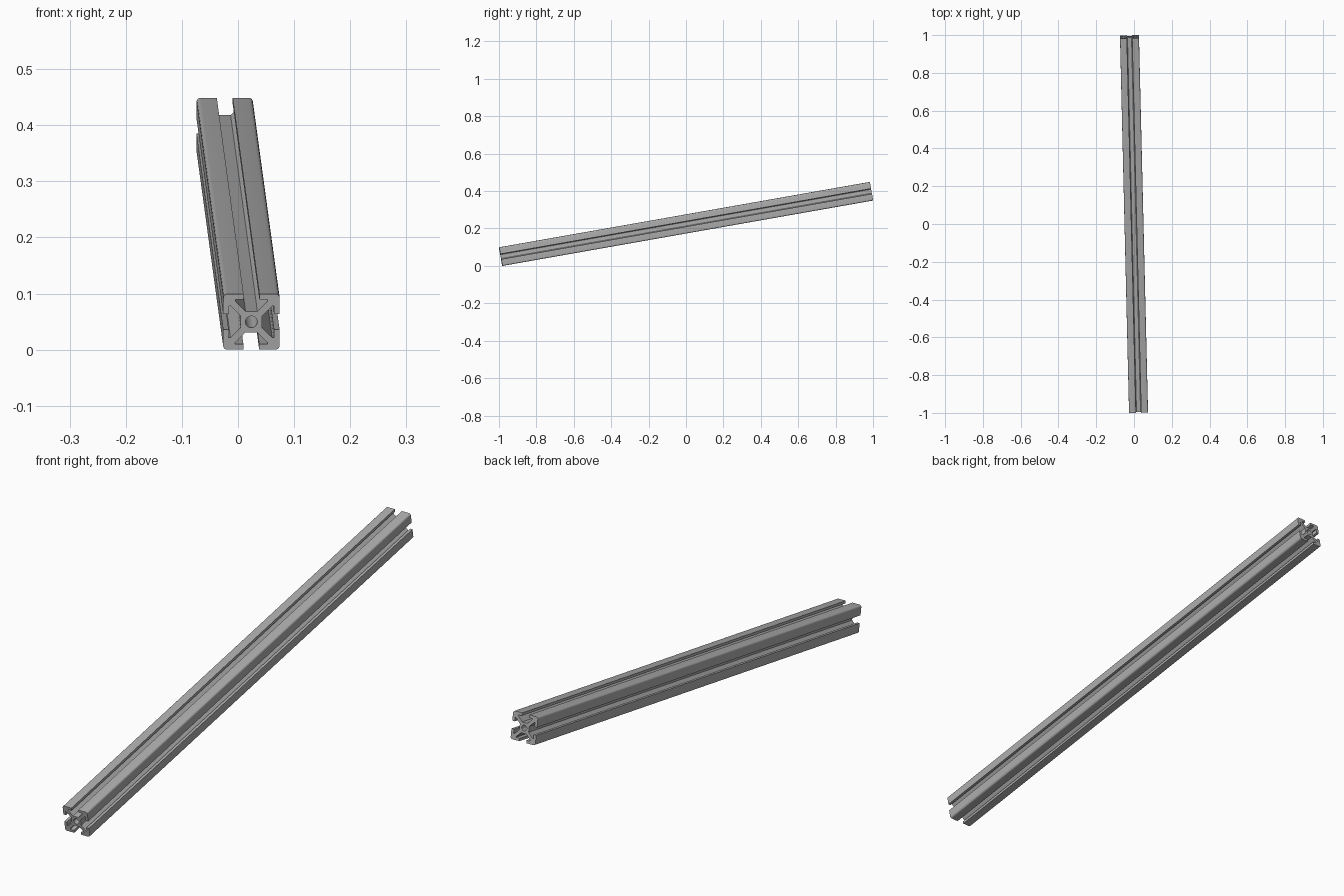
import bpy, bmesh
from math import cos, sin, radians, pi

if "Cube" in bpy.data.objects:
    bpy.data.objects.remove(bpy.data.objects["Cube"], do_unlink=True)

LENGTH = 2.013
UNIT = LENGTH / 400          # profile is drawn 20 wide, rail is 400 long
HALF, CORNER, BORE = 10, 1.5, 2.1

# Aluminium colour
metal = bpy.data.materials.new("aluminium grey")
metal.use_nodes = True
grey = (0.42, 0.42, 0.42, 1)
metal.diffuse_color = grey
metal.node_tree.nodes["Principled BSDF"].inputs["Base Color"].default_value = grey

# One side of the section: half a T-slot, mirrored, then a rounded corner
half_slot = [(2.8, HALF), (2.8, 8), (5.7, 8), (5.7, 7.4), (2.1, 3.8)]
side = half_slot + [(-x, y) for x, y in reversed(half_slot)]
c = HALF - CORNER
for i in range(6):
    a = pi / 2 + i * pi / 10
    side.append((-c + CORNER * cos(a), c + CORNER * sin(a)))

# Four sides make the outline
outline = []
for quarter in range(4):
    a = quarter * pi / 2
    outline += [(x * cos(a) - y * sin(a), x * sin(a) + y * cos(a)) for x, y in side]
bore = [(BORE * cos(i * pi / 12), BORE * sin(i * pi / 12)) for i in range(24)]

# Extrude the filled section with its centre bore
curve = bpy.data.curves.new("slotted_rail", "CURVE")
curve.dimensions = "2D"
curve.fill_mode = "BOTH"
curve.extrude = LENGTH / 2
for loop in (outline, bore):
    spline = curve.splines.new("POLY")
    spline.points.add(len(loop) - 1)
    for point, (x, y) in zip(spline.points, loop):
        point.co = (x * UNIT, y * UNIT, 0, 1)
    spline.use_cyclic_u = True
curve.materials.append(metal)

rail = bpy.data.objects.new("slotted_rail", curve)
bpy.context.collection.objects.link(rail)
bpy.ops.object.select_all(action="DESELECT")
rail.select_set(True)
bpy.context.view_layer.objects.active = rail
bpy.ops.object.convert(target="MESH")
rail = bpy.context.object

# Weld the end caps to the walls
bm = bmesh.new()
bm.from_mesh(rail.data)
bmesh.ops.remove_doubles(bm, verts=bm.verts, dist=0.00005)
bmesh.ops.recalc_face_normals(bm, faces=bm.faces)
bm.to_mesh(rail.data)
bm.free()
bpy.ops.object.shade_smooth_by_angle(angle=radians(30))

# Lean the rail: rising to the back and turned slightly to its right
rail.rotation_euler = (radians(100), 0, radians(1.38))
rail.location = (0, 0, 0.2244)
